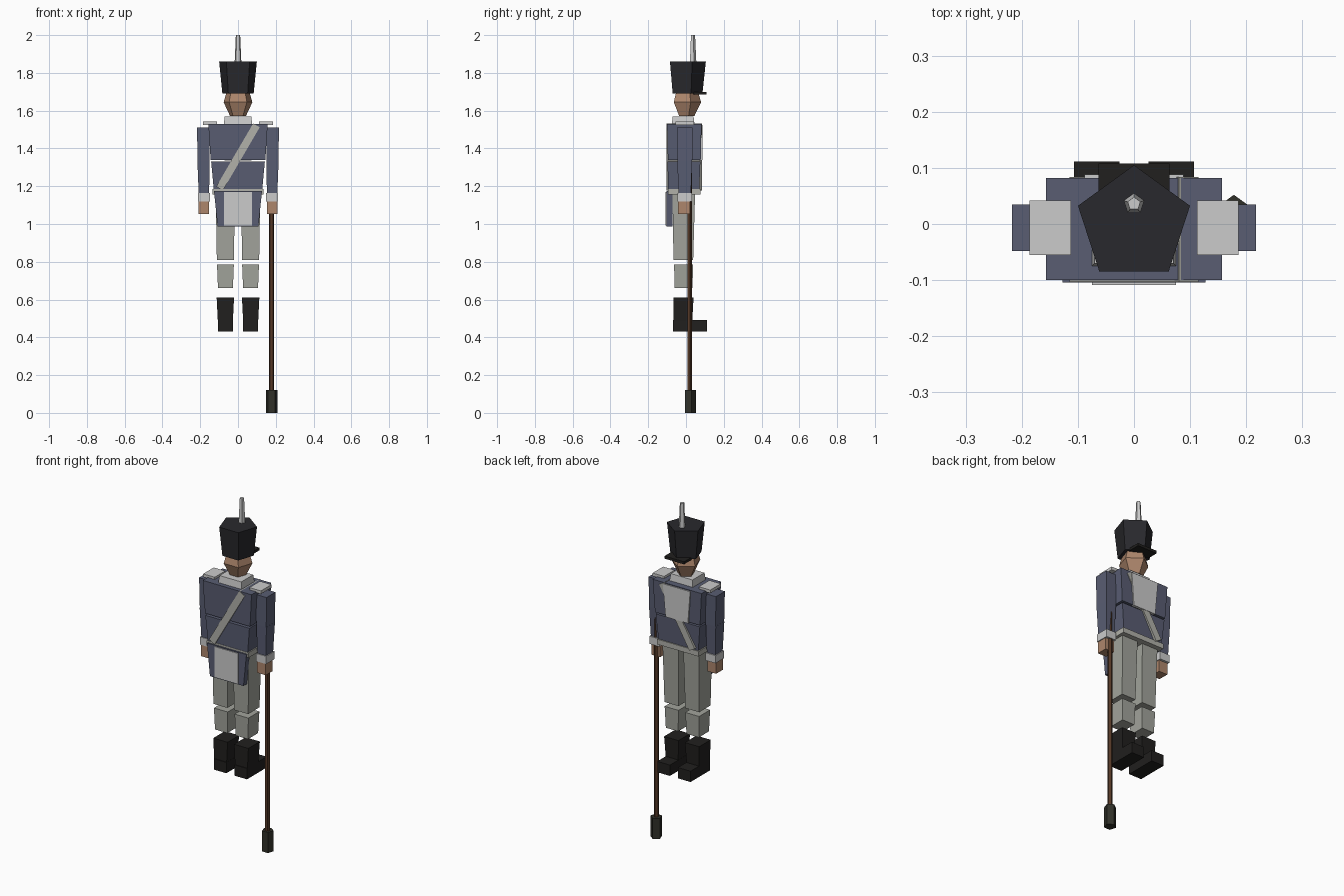
import bpy, bmesh, math

COLORS = {
    "blue": (0.10, 0.11, 0.17, 1), "white": (0.55, 0.55, 0.55, 1),
    "trouser": (0.36, 0.37, 0.33, 1), "strap": (0.44, 0.44, 0.40, 1),
    "black": (0.015, 0.014, 0.013, 1), "hat": (0.022, 0.022, 0.026, 1),
    "skin": (0.42, 0.24, 0.15, 1), "wood": (0.09, 0.04, 0.02, 1),
    "iron": (0.03, 0.03, 0.022, 1),
}
MATS = {}
for key, col in COLORS.items():
    MATS[key] = bpy.data.materials.new(key)
    MATS[key].diffuse_color = col


def loft(name, mat, rings):
    """Closed solid through a list of rings with equal point counts."""
    bm = bmesh.new()
    rows = [[bm.verts.new(p) for p in r] for r in rings]
    n = len(rows[0])
    for a, b in zip(rows, rows[1:]):
        for i in range(n):
            j = (i + 1) % n
            bm.faces.new((a[i], a[j], b[j], b[i]))
    bm.faces.new(rows[0][::-1])
    bm.faces.new(rows[-1])
    bmesh.ops.recalc_face_normals(bm, faces=bm.faces)
    me = bpy.data.meshes.new(name)
    bm.to_mesh(me)
    bm.free()
    ob = bpy.data.objects.new(name, me)
    me.materials.append(MATS[mat])
    bpy.context.collection.objects.link(ob)
    return ob


def block(name, mat, z0, z1, low, high=None, s=1):
    """Tapered box; low/high are (x0, x1, y0, y1); s=-1 mirrors in x."""
    def ring(r, z):
        x0, x1, y0, y1 = r
        return [(s * x0, y0, z), (s * x1, y0, z), (s * x1, y1, z), (s * x0, y1, z)]
    return loft(name, mat, [ring(low, z0), ring(high or low, z1)])


def penta(name, mat, cx, cy, levels):
    """Five-sided lathe; levels are (z, radius)."""
    return loft(name, mat, [[(cx + r * math.cos(math.pi / 2 + math.tau * i / 5),
                              cy + r * math.sin(math.pi / 2 + math.tau * i / 5), z)
                             for i in range(5)] for z, r in levels])


# Head and tall hat
penta("head", "skin", 0, 0, [(1.573, 0.045), (1.645, 0.080), (1.71, 0.060)])
penta("hat", "hat", 0, 0, [(1.69, 0.087), (1.86, 0.105)])
penta("plume", "white", 0, 0.036, [(1.85, 0.019), (2.0, 0.012)])
block("hat_visor", "black", 1.685, 1.70, (-0.063, 0.063, 0.04, 0.108))

# Coat
block("collar", "white", 1.53, 1.57, (-0.075, 0.075, -0.075, 0.045),
      (-0.07, 0.07, -0.07, 0.04))
block("upper_torso", "blue", 1.34, 1.53, (-0.145, 0.145, -0.096, 0.078),
      (-0.157, 0.157, -0.10, 0.082))
block("lower_torso", "blue", 1.18, 1.33, (-0.128, 0.128, -0.094, 0.07),
      (-0.142, 0.142, -0.098, 0.076))
block("belt", "strap", 1.155, 1.185, (-0.135, 0.135, -0.096, 0.076))
block("chest_panel", "white", 1.335, 1.525, (-0.072, 0.072, 0.07, 0.086),
      (-0.088, 0.088, 0.07, 0.088))
block("coat_tail", "blue", 0.987, 1.175, (-0.108, 0.108, -0.104, -0.072),
      (-0.127, 0.127, -0.104, -0.072))
block("tail_panel", "white", 0.993, 1.17, (-0.075, 0.075, -0.109, -0.10))

# Diagonal strap passing across both faces of the torso
profile = [(0.080, 1.532), (0.115, 1.512), (-0.080, 1.178), (-0.115, 1.198)]
loft("cross_strap", "strap", [[(x, y, z) for x, z in profile]
                              for y in (-0.103, 0.084)])

# Arms and legs, mirrored
for s, side in ((1, "right"), (-1, "left")):
    block(side + "_epaulette", "white", 1.525, 1.543, (0.112, 0.186, -0.055, 0.042), s=s)
    block(side + "_upper_arm", "blue", 1.335, 1.51, (0.15, 0.214, -0.046, 0.033),
          (0.15, 0.217, -0.048, 0.035), s)
    block(side + "_forearm", "blue", 1.16, 1.335, (0.153, 0.208, -0.04, 0.026),
          (0.15, 0.215, -0.046, 0.033), s)
    block(side + "_cuff", "white", 1.12, 1.165, (0.149, 0.213, -0.045, 0.033), s=s)
    block(side + "_hand", "skin", 1.053, 1.12, (0.153, 0.208, -0.042, 0.02), s=s)
    block(side + "_thigh", "trouser", 0.81, 1.16, (0.022, 0.112, -0.066, 0.038),
          (0.016, 0.118, -0.072, 0.048), s)
    block(side + "_shin", "trouser", 0.66, 0.785, (0.027, 0.106, -0.06, 0.034),
          (0.022, 0.111, -0.063, 0.038), s)
    block(side + "_boot", "black", 0.43, 0.61, (0.03, 0.104, -0.066, 0.03),
          (0.021, 0.113, -0.066, 0.04), s)
    block(side + "_foot", "black", 0.43, 0.493, (0.026, 0.107, -0.07, 0.111), s=s)

# Long staff with a heavy head on the ground
penta("staff", "wood", 0.178, 0.018, [(0.1, 0.014), (1.3, 0.014)])
penta("staff_head", "iron", 0.178, 0.02, [(0, 0.032), (0.12, 0.032)])
